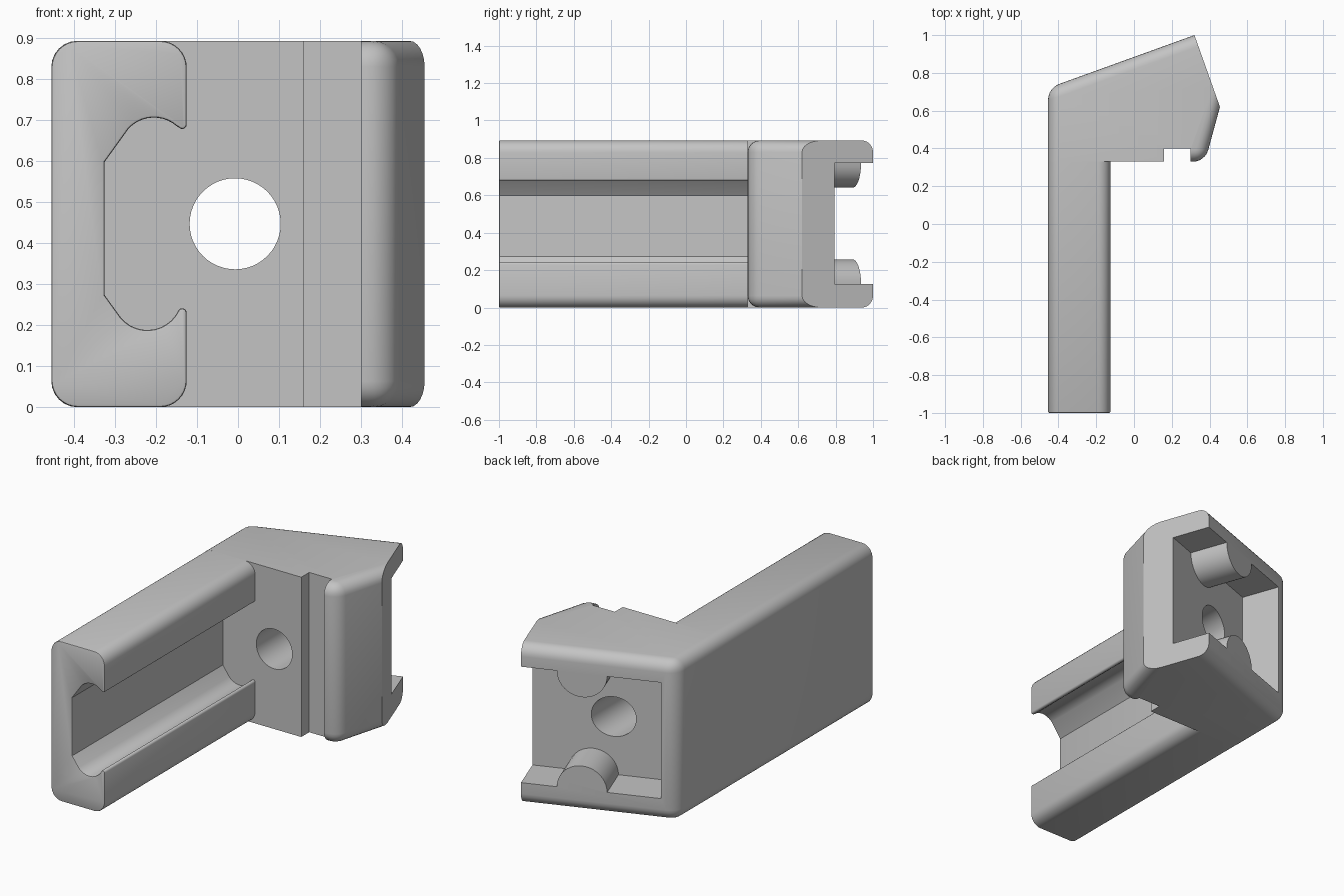
import bpy, bmesh, math
from mathutils import Vector

cube = bpy.data.objects.get("Cube")
if cube:
    bpy.data.objects.remove(cube, do_unlink=True)

HEIGHT, JOIN_Y = 0.893, 0.33

grey = bpy.data.materials.new("light_grey")
grey.use_nodes = True
COLOUR = (0.55, 0.55, 0.55, 1)
grey.diffuse_color = COLOUR
grey.node_tree.nodes["Principled BSDF"].inputs["Base Color"].default_value = COLOUR


def arc(cx, cy, r, start, end, steps=8):
    """Points on an arc, angles in degrees."""
    angles = [math.radians(start + (end - start) * i / steps) for i in range(steps + 1)]
    return [(cx + r * math.cos(a), cy + r * math.sin(a)) for a in angles]


def prism(name, points, place, sweep, bevel_if=None, width=0.0, segments=6):
    """Extrude a closed profile, then round the edges picked by a rule."""
    bm = bmesh.new()
    base = bm.faces.new([bm.verts.new(place(*p)) for p in points])
    moved = bmesh.ops.extrude_face_region(bm, geom=[base])["geom"]
    bmesh.ops.translate(bm, vec=sweep, verts=[v for v in moved if isinstance(v, bmesh.types.BMVert)])
    bmesh.ops.recalc_face_normals(bm, faces=bm.faces)
    if bevel_if:
        edges = [e for e in bm.edges if bevel_if(e.verts[0].co, e.verts[1].co)]
        bmesh.ops.bevel(bm, geom=edges, offset=width, segments=segments,
                        profile=0.5, affect='EDGES', clamp_overlap=True)
    mesh = bpy.data.meshes.new(name)
    bm.to_mesh(mesh)
    bm.free()
    mesh.materials.append(grey)
    obj = bpy.data.objects.new(name, mesh)
    bpy.context.collection.objects.link(obj)
    return obj


def activate(obj):
    bpy.ops.object.select_all(action='DESELECT')
    obj.select_set(True)
    bpy.context.view_layer.objects.active = obj


def cut(obj, cutter):
    mod = obj.modifiers.new("cut", 'BOOLEAN')
    mod.operation, mod.solver, mod.object = 'DIFFERENCE', 'EXACT', cutter
    activate(obj)
    bpy.ops.object.modifier_apply(modifier=mod.name)
    bpy.data.objects.remove(cutter, do_unlink=True)


# Rail: C-shaped channel running forward
L, R, rad = -0.455, -0.125, 0.065
rail_profile = (
    arc(R - rad, HEIGHT - rad, rad, 0, 90)
    + arc(L + rad, HEIGHT - rad, rad, 90, 180)
    + arc(L + rad, rad, rad, 180, 270)
    + arc(R - rad, rad, rad, 270, 360)
    + arc(R - 0.011, 0.230, 0.011, 0, 145, 5)
    + arc(-0.221, 0.272, 0.084, -35, -140, 10)
    + [(-0.325, 0.273), (-0.325, 0.598)]
    + arc(-0.205, 0.622, 0.084, 137, 48, 10)
    + arc(R - 0.011, 0.689, 0.011, 215, 360, 5)
)
rail = prism("channel_rail", rail_profile, lambda x, z: (x, -1, z), (0, JOIN_Y + 1, 0),
             lambda a, b: a.y < -0.99 and b.y < -0.99, 0.006, 2)

# Head: angled block with a notched, rounded lip
CORNER, BACK_LEFT = Vector((0.32, 1.0, 0)), Vector((L, 0.72, 0))
LIP, TIP = (0.376, JOIN_Y), (0.455, 0.62)
head_profile = [(L, JOIN_Y), (0.16, JOIN_Y), (0.16, 0.40), (0.30, 0.40), (0.30, JOIN_Y),
                LIP, TIP, CORNER.xy, BACK_LEFT.xy]
rounded = [((L, JOIN_Y), BACK_LEFT.xy), (BACK_LEFT.xy, CORNER.xy),
           ((0.30, JOIN_Y), LIP), (LIP, TIP)]
upright = [BACK_LEFT.xy, LIP]


def near(v, p):
    return (v.xy - Vector(p)).length < 1e-4


def head_edge(a, b):
    if abs(a.z - b.z) > 0.1:
        return any(near(a, p) for p in upright)
    return any((near(a, p) and near(b, q)) or (near(a, q) and near(b, p)) for p, q in rounded)


head = prism("angled_head", head_profile, lambda x, y: (x, y, 0), (0, 0, HEIGHT), head_edge, 0.063)

# Pocket in the sloping back, with a half-round boss above and below
along = (BACK_LEFT - CORNER).normalized()
outward = Vector((along.y, -along.x, 0))
LOW, HIGH, DEPTH, BOSS, BOSS_R, END = 0.125, 0.773, 0.22, 0.32, 0.132, 0.735
pocket_profile = ([(-0.2, LOW)] + arc(BOSS, LOW, BOSS_R, 180, 0, 20)
                  + [(END, LOW), (END, HIGH)]
                  + arc(BOSS, HIGH, BOSS_R, 0, -180, 20) + [(-0.2, HIGH)])
if outward.y < 0:
    outward = -outward
pocket = prism("pocket_cutter", pocket_profile,
               lambda s, z: CORNER + along * s - outward * DEPTH + Vector((0, 0, z)),
               outward * (DEPTH + 0.2))
cut(head, pocket)

# Screw hole straight through the head
hole = prism("hole_cutter", arc(-0.007, 0.447, 0.111, 0, 352.5, 47),
             lambda x, z: (x, 0, z), (0, 1.5, 0))
cut(head, hole)

for part in (rail, head):
    activate(part)
    bpy.ops.object.shade_smooth_by_angle(angle=math.radians(30))
